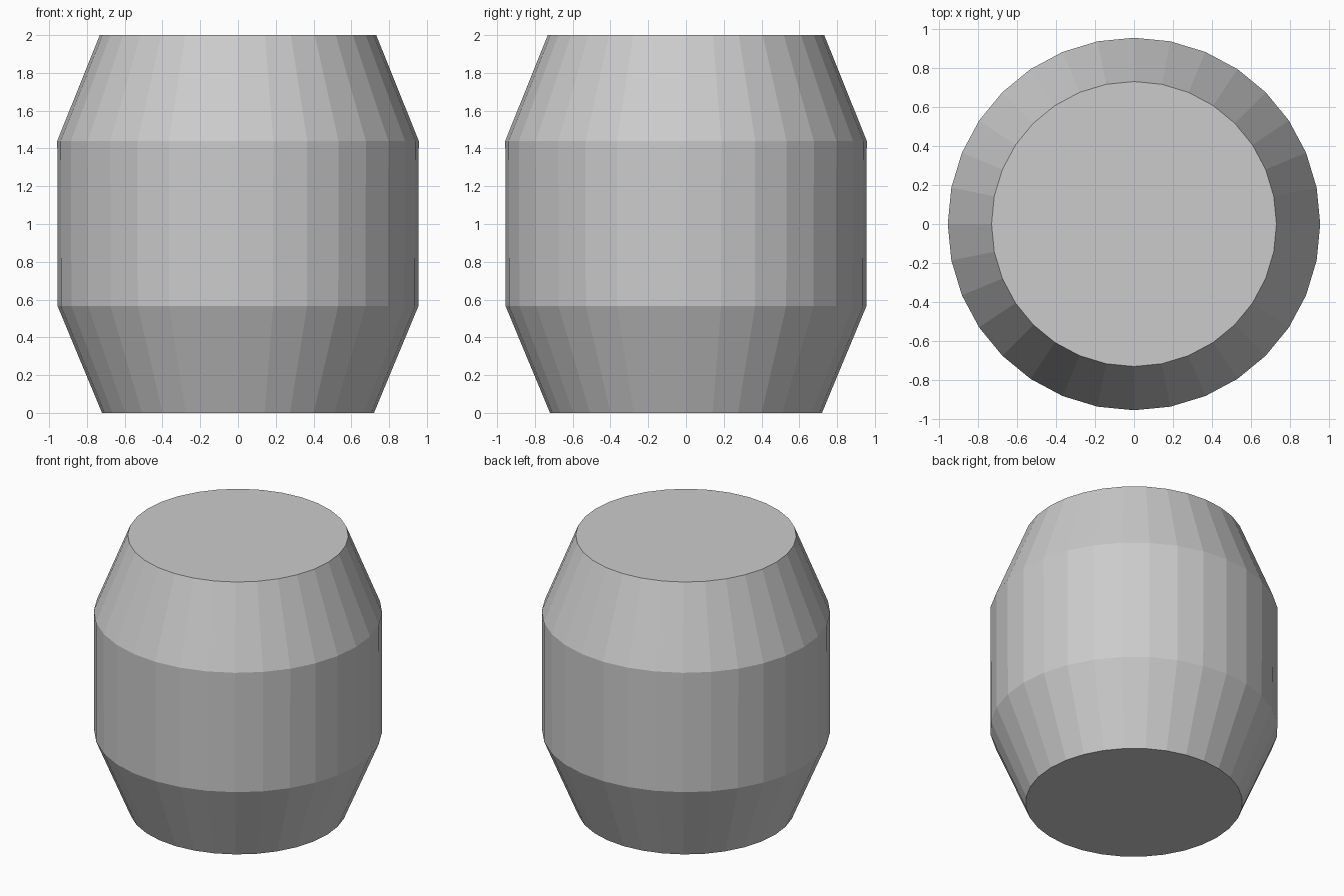
import bpy, bmesh
from math import cos, sin, tau

if "Cube" in bpy.data.objects:
    bpy.data.objects.remove(bpy.data.objects["Cube"])

SIDES = 32
# (radius, height) of each ring, bottom to top
PROFILE = [(0.72, 0.0), (0.955, 0.565), (0.957, 1.44), (0.732, 2.0)]

bm = bmesh.new()
rings = [[bm.verts.new((r * cos(tau * i / SIDES), r * sin(tau * i / SIDES), z))
          for i in range(SIDES)] for r, z in PROFILE]

# Barrel walls
for lower, upper in zip(rings, rings[1:]):
    for i in range(SIDES):
        j = (i + 1) % SIDES
        bm.faces.new((lower[i], lower[j], upper[j], upper[i]))

# Flat bottom and lid
bm.faces.new(rings[0][::-1])
bm.faces.new(rings[-1])

mesh = bpy.data.meshes.new("barrel")
bm.to_mesh(mesh)
bm.free()
bpy.context.collection.objects.link(bpy.data.objects.new("barrel", mesh))
